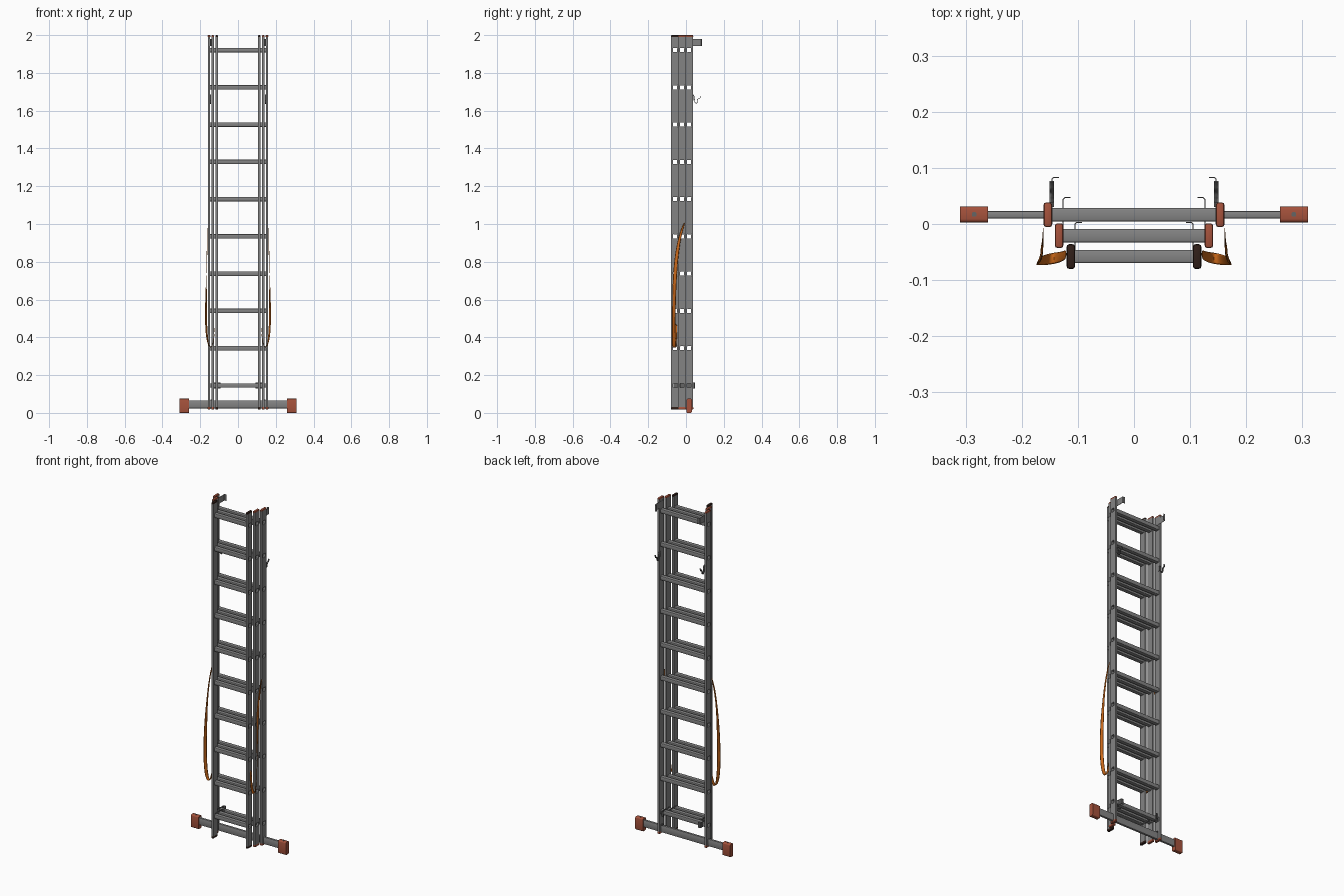
import bpy, bmesh, math
from mathutils import Vector

if "Cube" in bpy.data.objects:
    bpy.data.objects.remove(bpy.data.objects["Cube"])

def mat(name, rgb):
    m = bpy.data.materials.new(name)
    m.diffuse_color = (*rgb, 1)
    m.use_nodes = True
    m.node_tree.nodes["Principled BSDF"].inputs["Base Color"].default_value = m.diffuse_color
    return m

GREY = mat("aluminium grey", (0.23, 0.23, 0.23))
STEEL = mat("dark steel", (0.13, 0.13, 0.13))
RED = mat("brick red plastic", (0.38, 0.085, 0.045))
DARK = mat("dark plastic", (0.03, 0.014, 0.01))
ORANGE = mat("orange webbing", (0.6, 0.14, 0.01))

def finish(bm, name, m, smooth=None):
    bmesh.ops.recalc_face_normals(bm, faces=bm.faces[:])
    me = bpy.data.meshes.new(name)
    bm.to_mesh(me)
    bm.free()
    ob = bpy.data.objects.new(name, me)
    bpy.context.collection.objects.link(ob)
    me.materials.append(m)
    if smooth:
        bpy.context.view_layer.objects.active = ob
        ob.select_set(True)
        bpy.ops.object.shade_smooth_by_angle(angle=math.radians(smooth))
        ob.select_set(False)
    return ob

def box(name, m, lo, hi, bevel=0, segs=2, axis=None):
    """Box between two corners; bevel all edges or only those along one axis."""
    bm = bmesh.new()
    bmesh.ops.create_cube(bm, size=1)
    for v in bm.verts:
        v.co = Vector([(a + b) / 2 + c * (b - a) for a, b, c in zip(lo, hi, v.co)])
    if bevel:
        edges = [e for e in bm.edges if axis is None or
                 abs((e.verts[0].co - e.verts[1].co).normalized()[axis]) > 0.9]
        bmesh.ops.bevel(bm, geom=edges, offset=bevel, segments=segs, affect='EDGES', profile=0.5)
    return finish(bm, name, m, 40 if bevel else None)

def strip(name, m, rows, thick, smooth=None):
    """Ribbon through pairs of edge points, given a thickness."""
    bm = bmesh.new()
    vs = [[bm.verts.new(p) for p in r] for r in rows]
    for a, b in zip(vs, vs[1:]):
        bm.faces.new((a[0], a[1], b[1], b[0]))
    ob = finish(bm, name, m, smooth)
    mod = ob.modifiers.new("thickness", 'SOLIDIFY')
    mod.thickness = thick
    mod.offset = 0
    return ob

RUNGS = [0.145 + 0.1973 * i for i in range(10)]
HALF = 0.0118          # half size of a rung tube
DEPTH = 0.0205         # half depth of a rail

def rail(name, x0, x1, y):
    """Flat side rail pierced by square rung holes."""
    ys = [y - DEPTH, y - HALF, y + HALF, y + DEPTH]
    zs = [0.025] + [z + s * HALF for z in RUNGS for s in (-1, 1)] + [1.992]
    bm = bmesh.new()
    g = [[bm.verts.new((x0, a, b)) for a in ys] for b in zs]
    for j in range(len(zs) - 1):
        for i in range(3):
            if not (i == 1 and j % 2 == 1):
                bm.faces.new((g[j][i], g[j][i+1], g[j+1][i+1], g[j+1][i]))
    ext = bmesh.ops.extrude_face_region(bm, geom=bm.faces[:])
    for v in ext['geom']:
        if isinstance(v, bmesh.types.BMVert):
            v.co.x = x1
    return finish(bm, name, GREY)

def tube(bm, half_len, y, z):
    """Open square tube with rounded corners, along x."""
    def ring(x, h, r):
        pts = []
        for k in range(4):
            cy, cz = [(1, 1), (-1, 1), (-1, -1), (1, -1)][k]
            for t in (0, 0.5, 1):
                a = math.pi / 2 * (k + t)
                pts.append(bm.verts.new((x, y + cy * (h - r) + r * math.cos(a),
                                         z + cz * (h - r) + r * math.sin(a))))
        return pts
    rings = [ring(-half_len, HALF, .003), ring(half_len, HALF, .003),
             ring(half_len, HALF - .0012, .002), ring(-half_len, HALF - .0012, .002)]
    for a, b in zip(rings, rings[1:] + rings[:1]):
        for i in range(12):
            j = (i + 1) % 12
            bm.faces.new((a[i], a[j], b[j], b[i]))

# Three nested ladder sections: name, inner x, outer x, centre y, cap colour
SECTIONS = [("rear", 0.147, 0.160, 0.0165, RED),
            ("middle", 0.127, 0.140, -0.0208, RED),
            ("front", 0.106, 0.119, -0.058, DARK)]
for name, xi, xo, y, cap in SECTIONS:
    bm = bmesh.new()
    for z in RUNGS:
        tube(bm, xo, y, z)
    finish(bm, name + "_rungs", GREY, 50)
    for s, side in ((-1, "left"), (1, "right")):
        a, b = sorted((s * xi, s * xo))
        rail(f"{name}_rail_{side}", a, b, y)
        # end caps
        for part, z0, z1 in (("top_cap", 1.989, 2.0), ("foot_cap", 0.017, 0.032)):
            box(f"{name}_{part}_{side}", cap, (a - .001, y - DEPTH - .0015, z0),
                (b + .001, y + DEPTH + .0015, z1), 0.0045, 2)

for s, side in ((-1, "left"), (1, "right")):
    # angled guide brackets: x, start y, end y, z range, lip width
    for name, x, y0, y1, z0, z1 in (("top_guide", .1465, .0, .083, 1.942, 1.979),
                                    ("middle_guide", .1265, -.03, .047, .13, .162),
                                    ("front_guide", .1055, -.065, .003, .13, .162)):
        path = [(x, y0), (x, y1 - .003), (x - .003, y1), (x - .013, y1)]
        strip(f"{name}_{side}", STEEL if name != "top_guide" else GREY,
              [((s * px, py, z0), (s * px, py, z1)) for px, py in path], 0.002)
    # small J-shaped catch
    hook = [(.036, 1.682), (.042, 1.68), (.045, 1.66), (.047, 1.645), (.053, 1.637),
            (.059, 1.643), (.061, 1.658), (.066, 1.664), (.074, 1.664), (.075, 1.678)]
    strip(f"catch_hook_{side}", STEEL,
          [((s * .143, y, z), (s * .151, y, z)) for y, z in hook], 0.003, 40)
    box(f"catch_plate_{side}", STEEL, (s * .147 - .004, .03, 1.655), (s * .147 + .004, .039, 1.685))
    # stabiliser feet and their screws
    a, b = sorted((s * .26, s * .31))
    box(f"stabiliser_foot_{side}", RED, (a, .003, 0), (b, .031, .075), 0.006, 3, 0)
    box(f"foot_screw_{side}", STEEL, (s * .285 - .004, .013, .073), (s * .285 + .004, .021, .0765), .002, 2, 2)
    box(f"bar_bolt_{side}", STEEL, (s * .141 - .004, .008, .064), (s * .141 + .004, .026, .072), .002, 2, 2)
    # hanging safety strap: centre x, y, z and half-width in x, y
    pts = [(.1615, -.006, 1.01, 0, .004), (.162, -.022, .97, 0, .006), (.163, -.040, .90, .001, .009),
           (.165, -.054, .80, .002, .011), (.168, -.061, .68, -.003, .011), (.170, -.064, .56, -.005, .010),
           (.169, -.065, .46, -.006, .009), (.163, -.064, .385, -.005, .010), (.153, -.063, .349, -.002, .011),
           (.142, -.061, .343, 0, .011), (.131, -.059, .37, 0, .010), (.124, -.056, .42, 0, .009),
           (.1205, -.053, .475, 0, .008)]
    ob = strip(f"safety_strap_{side}", ORANGE,
               [((s * (x - wx), y - wy, z), (s * (x + wx), y + wy, z)) for x, y, z, wx, wy in pts],
               0.002, 60)
    sub = ob.modifiers.new("smooth", 'SUBSURF')
    sub.levels = sub.render_levels = 1

# stabiliser bar
box("stabiliser_bar", GREY, (-.265, .0095, .024), (.265, .0235, .066), 0.003, 2, 0)
